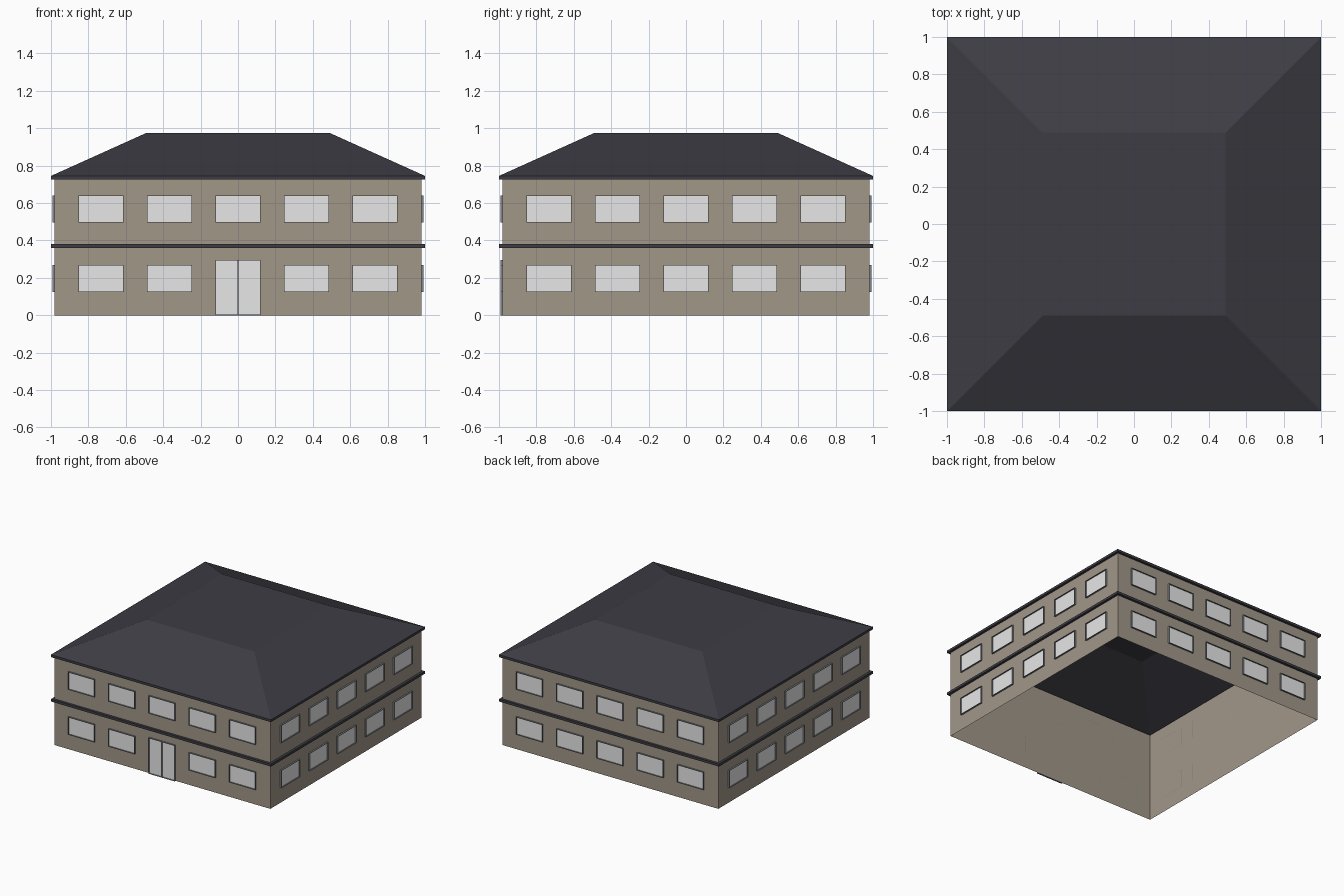
import bpy, bmesh, math
from mathutils import Matrix, Vector

if "Cube" in bpy.data.objects:
    bpy.data.objects.remove(bpy.data.objects["Cube"])

def mat(name, rgb):
    m = bpy.data.materials.new(name)
    m.diffuse_color = (*rgb, 1)
    m.use_nodes = True
    m.node_tree.nodes["Principled BSDF"].inputs["Base Color"].default_value = m.diffuse_color
    return m

STONE = mat("stone wall", (0.36, 0.31, 0.25))
SLATE = mat("dark slate", (0.048, 0.046, 0.058))
GLASS = mat("pale glass", (0.8, 0.8, 0.8))
FRAME = mat("grey frame", (0.22, 0.24, 0.26))

W = 0.98      # half width of the walls
OUT = 0.013   # how far the frames stand out

def finish(name, bm, material):
    me = bpy.data.meshes.new(name)
    bm.to_mesh(me)
    bm.free()
    me.materials.append(material)
    ob = bpy.data.objects.new(name, me)
    bpy.context.collection.objects.link(ob)
    return ob

def rings(name, profile, material, cap=False):
    """Square rings of (half width, z), joined side by side."""
    bm = bmesh.new()
    loops = [[bm.verts.new((sx * r, sy * r, z))
              for sx, sy in ((-1, -1), (1, -1), (1, 1), (-1, 1))] for r, z in profile]
    for a, b in zip(loops, loops[1:]):
        for i in range(4):
            j = (i + 1) % 4
            bm.faces.new((a[i], a[j], b[j], b[i]))
    if cap:
        bm.faces.new(loops[-1])
    return finish(name, bm, material)

# Hollow shell: walls, storey band, and hipped roof with a flat top
rings("walls", [(W, 0), (W, 0.735)], STONE)
rings("storey_band", [(W, 0.36), (1, 0.36), (1, 0.38), (W, 0.38)], SLATE)
rings("roof", [(W, 0.725), (1, 0.725), (1, 0.745), (0.49, 0.975)], SLATE, cap=True)

def pane(bm, turn, x0, x1, z0, z1):
    y = -W - 0.003
    bm.faces.new([bm.verts.new(turn @ Vector(p)) for p in
                  ((x0, y, z0), (x1, y, z0), (x1, y, z1), (x0, y, z1))])

def bar(bm, turn, x0, x1, z0, z1):
    m = (turn @ Matrix.Translation(((x0 + x1) / 2, -W - OUT / 2, (z0 + z1) / 2))
         @ Matrix.Diagonal((x1 - x0, OUT, z1 - z0, 1)))
    bmesh.ops.create_cube(bm, size=1, matrix=m)

def opening(glass, frame, turn, x, w, z0, z1, split=False):
    t = 0.003
    x0, x1 = x - w / 2, x + w / 2
    pane(glass, turn, x0, x1, z0, z1)
    bar(frame, turn, x0, x0 + t, z0, z1)
    bar(frame, turn, x1 - t, x1, z0, z1)
    bar(frame, turn, x0 + t, x1 - t, z1 - t, z1)
    bar(frame, turn, x0 + t, x1 - t, z0, z0 + t)
    if split:
        bar(frame, turn, x - t / 2, x + t / 2, z0 + t, z1 - t)

# Five windows per storey on each side; the front centre is a double door
win_g, win_f, door_g, door_f = (bmesh.new() for _ in range(4))
for side in range(4):
    turn = Matrix.Rotation(side * math.pi / 2, 4, 'Z')
    for col in range(-2, 3):
        for z in (0.125, 0.495):
            if side == 0 and col == 0 and z < 0.3:
                opening(door_g, door_f, turn, 0, 0.24, 0, 0.295, split=True)
            else:
                opening(win_g, win_f, turn, col * 0.366, 0.24, z, z + 0.145)
finish("window_panes", win_g, GLASS)
finish("window_frames", win_f, FRAME)
finish("door_panels", door_g, GLASS)
finish("door_frame", door_f, FRAME)
